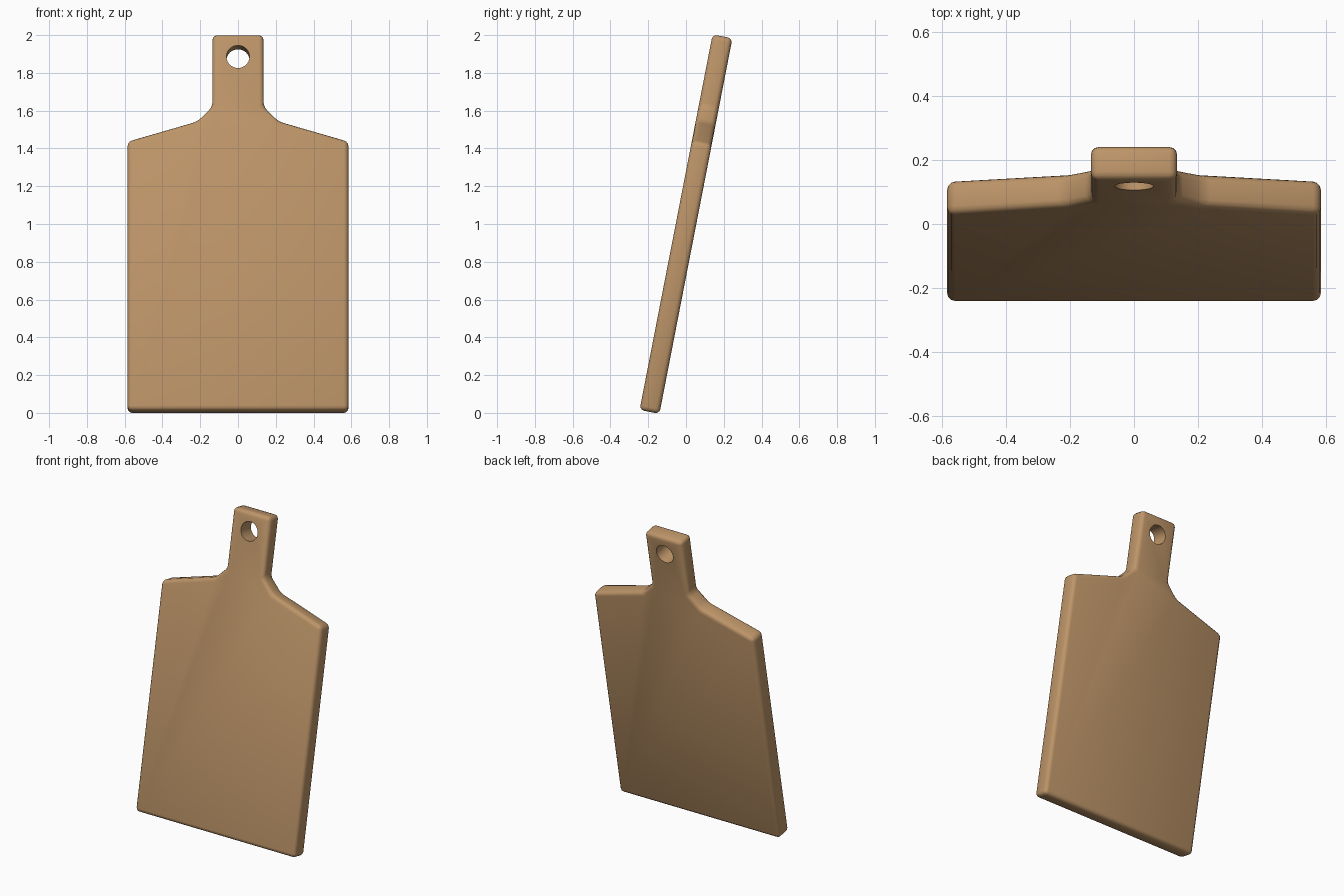
import bpy, bmesh, math
from mathutils import Matrix, Vector

cube = bpy.data.objects.get("Cube")
if cube:
    bpy.data.objects.remove(cube, do_unlink=True)

THICK, LENGTH, LEAN = 0.107, 2.025, math.radians(11)
HOLE_RADIUS, HOLE_HEIGHT = 0.061, 1.905

wood = bpy.data.materials.new("light wood")
wood.use_nodes = True
colour = (0.51, 0.30, 0.14, 1)
wood.diffuse_color = colour
wood.node_tree.nodes["Principled BSDF"].inputs["Base Color"].default_value = colour


def new_object(name, bm):
    mesh = bpy.data.meshes.new(name)
    bm.to_mesh(mesh)
    bm.free()
    mesh.materials.append(wood)
    obj = bpy.data.objects.new(name, mesh)
    bpy.context.collection.objects.link(obj)
    return obj


# Board: half outline mirrored, then extruded through its thickness
half = [(0.585, 0), (0.585, 1.451), (0.215, 1.56), (0.135, 1.64), (0.135, LENGTH)]
outline = half + [(-x, z) for x, z in reversed(half)]
bm = bmesh.new()
face = bm.faces.new([bm.verts.new((x, -THICK / 2, z)) for x, z in outline])
moved = bmesh.ops.extrude_face_region(bm, geom=[face])["geom"]
bmesh.ops.translate(bm, vec=(0, THICK, 0),
                    verts=[v for v in moved if isinstance(v, bmesh.types.BMVert)])
bmesh.ops.recalc_face_normals(bm, faces=bm.faces)
board = new_object("cutting_board", bm)

# Rounded edges
bevel = board.modifiers.new("rounded edges", 'BEVEL')
bevel.width = 0.025
bevel.segments = 3
bevel.limit_method = 'ANGLE'
bevel.angle_limit = math.radians(20)

# Hanging hole through the handle
bm = bmesh.new()
bmesh.ops.create_cone(bm, cap_ends=True, segments=32, radius1=HOLE_RADIUS,
                      radius2=HOLE_RADIUS, depth=THICK * 3,
                      matrix=Matrix.Translation((0, 0, HOLE_HEIGHT))
                      @ Matrix.Rotation(math.pi / 2, 4, 'X'))
cutter = new_object("hole_cutter", bm)
cutter.hide_render = True
hole = board.modifiers.new("hanging hole", 'BOOLEAN')
hole.operation = 'DIFFERENCE'
hole.solver = 'EXACT'
hole.object = cutter

bpy.ops.object.select_all(action='DESELECT')
board.select_set(True)
bpy.context.view_layer.objects.active = board
for name in [m.name for m in board.modifiers]:
    bpy.ops.object.modifier_apply(modifier=name)
bpy.data.objects.remove(cutter, do_unlink=True)

# Lean the board back, then centre it and rest it on the ground
board.data.transform(Matrix.Rotation(-LEAN, 4, 'X'))
ys = [v.co.y for v in board.data.vertices]
zs = [v.co.z for v in board.data.vertices]
board.data.transform(Matrix.Translation(Vector((0, -(min(ys) + max(ys)) / 2, -min(zs)))))
bpy.ops.object.shade_smooth_by_angle(angle=math.radians(30))
